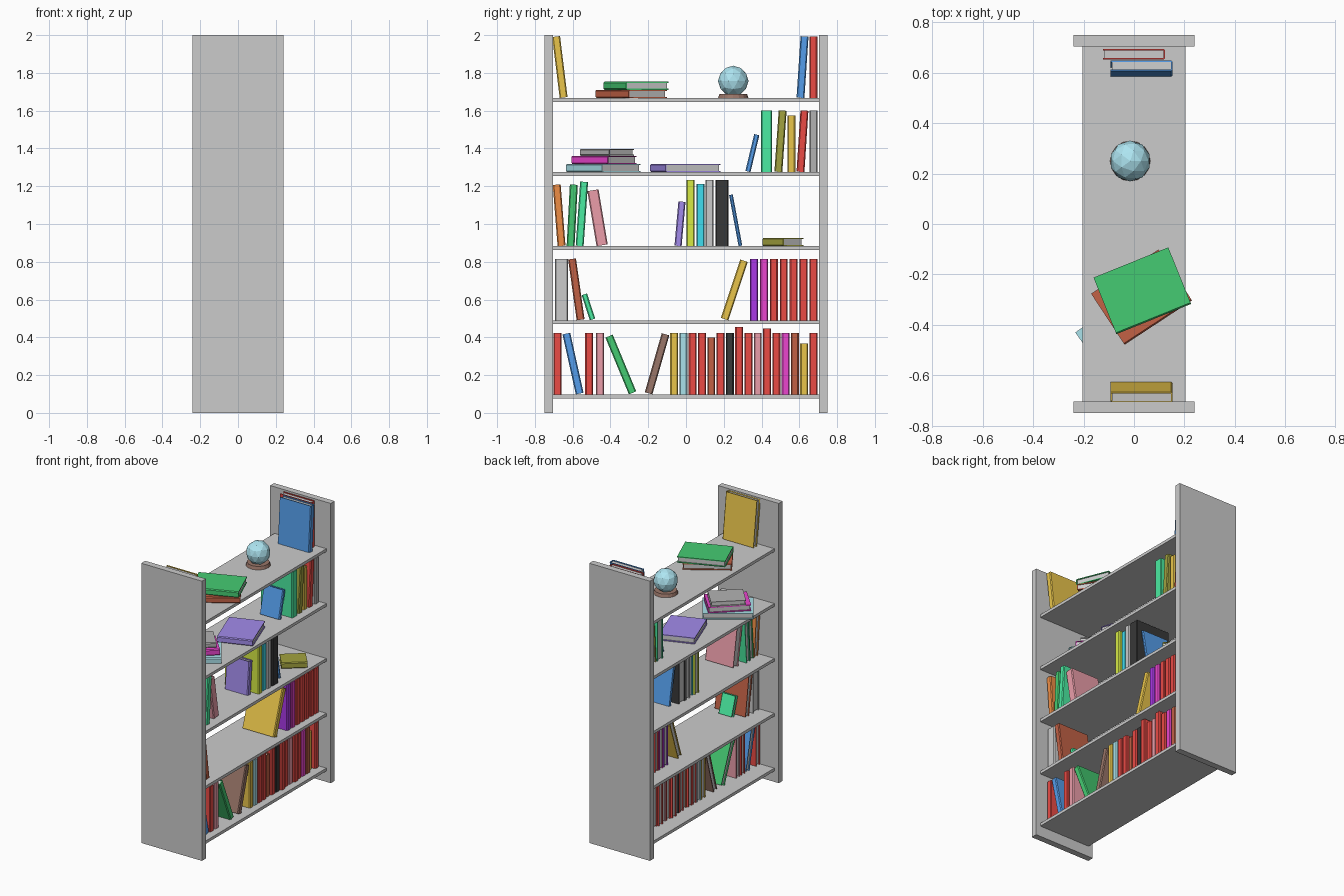
import bpy, bmesh
from math import radians, sin
from mathutils import Matrix

if "Cube" in bpy.data.objects:
    bpy.data.objects.remove(bpy.data.objects["Cube"])

COLORS = {
    'red': (.83, .07, .06), 'blue': (.09, .34, .83), 'gold': (.82, .56, .07),
    'green': (.06, .60, .17), 'bright_green': (.07, .84, .36), 'maroon': (.54, .12, .06),
    'olive': (.36, .36, .05), 'orange': (.86, .27, .06), 'pink': (.83, .34, .40),
    'purple': (.36, .26, .83), 'violet': (.40, .04, .80), 'magenta': (.83, .06, .62),
    'lime': (.68, .83, .06), 'cyan': (.05, .73, .87), 'teal': (.40, .76, .83),
    'black': (.04, .04, .04), 'brown': (.32, .18, .14), 'grey': (.45, .45, .45),
    'silver': (.75, .75, .75), 'paper': (.8, .8, .8), 'globe_blue': (.42, .78, .88),
}
MATS = {}


def mat(name):
    if name not in MATS:
        MATS[name] = bpy.data.materials.new(name)
        MATS[name].diffuse_color = (*COLORS[name], 1)
    return MATS[name]


def finish(name, bm, *colors):
    bmesh.ops.recalc_face_normals(bm, faces=bm.faces)
    me = bpy.data.meshes.new(name)
    bm.to_mesh(me)
    bm.free()
    ob = bpy.data.objects.new(name, me)
    bpy.context.collection.objects.link(ob)
    for c in colors:
        me.materials.append(mat(c))
    return ob


def add_box(bm, lo, hi, index=0):
    size = [b - a for a, b in zip(lo, hi)]
    mid = [(a + b) / 2 for a, b in zip(lo, hi)]
    vs = bmesh.ops.create_cube(bm, size=1, matrix=Matrix.Translation(mid) @ Matrix.Diagonal((*size, 1)))['verts']
    for f in {f for v in vs for f in v.link_faces}:
        f.material_index = index


def box(name, lo, hi):
    bm = bmesh.new()
    add_box(bm, lo, hi)
    return finish(name, bm)


def book(color, h, d, t):
    """Upright book: spine to +x, thickness along y, standing on z = 0."""
    bm = bmesh.new()
    c, k, x, y = .006, .006, d / 2, t / 2
    # U-shaped cover with chamfered spine
    half = [(-x, y - c), (-x, y), (x - k, y), (x, y - k)]
    outer = half + [(px, -py) for px, py in reversed(half)]
    prof = outer + [(x - c, c - y), (x - c, y - c)]
    face = bm.faces.new([bm.verts.new((px, py, 0)) for px, py in
                         outer[:4] + outer[4:] + prof[8:]])
    ext = bmesh.ops.extrude_face_region(bm, geom=[face], use_keep_orig=True)['geom']
    bmesh.ops.translate(bm, vec=(0, 0, h), verts=[v for v in ext if isinstance(v, bmesh.types.BMVert)])
    # page block
    add_box(bm, (-x + .007, c - y, .006), (x - c, y - c, h - .006), 1)
    return finish(color + '_book', bm, color, 'paper')


def stand(z, color, y, lean=0, h=.325, t=.042, x=.03):
    ob = book(color, h, .76 * h, t)
    a = radians(lean)
    ob.matrix_world = Matrix.Translation((x, y, z + t / 2 * abs(sin(a)))) @ Matrix.Rotation(-a, 4, 'X')


def lay(z, color, x, y, angle, h=.32, d=.242, t=.043):
    ob = book(color, h, d, t)
    ob.matrix_world = (Matrix.Translation((x, y, z + t / 2)) @ Matrix.Rotation(radians(angle), 4, 'Z')
                       @ Matrix.Rotation(radians(90), 4, 'X') @ Matrix.Translation((0, 0, -h / 2)))


# bookcase frame
box('left_panel', (-.24, -.75, 0), (.24, -.705, 2))
box('right_panel', (-.24, .705, 0), (.24, .75, 2))
Z = [.098 + .3923 * i for i in range(5)]
for z in Z:
    box('shelf', (-.205, -.706, z - .021), (.205, .706, z))

# bottom shelf
for b in [('red', -.68), ('blue', -.563, -12.5), ('red', -.513), ('pink', -.455),
          ('green', -.283, -22.5), ('brown', -.198, 16)]:
    stand(Z[0], *b)
row = 'gold teal red red maroon red black red red pink red red magenta maroon gold red'.split()
heights = {4: .30, 7: .356, 10: .35, 14: .27}
for i, c in enumerate(row):
    stand(Z[0], c, -.063 + .0492 * i, h=heights.get(i, .325))

# second shelf
for b in [('silver', -.659, 0, .325, .068), ('maroon', -.558, -8),
          ('bright_green', -.495, -18, .14, .03), ('gold', .204, 18.5)]:
    stand(Z[1], *b)
for i, c in enumerate(['violet', 'magenta'] + ['red'] * 5):
    stand(Z[1], c, .36 + .0525 * i)

# third shelf
for b in [('orange', -.659, -4.5), ('green', -.611, 3), ('bright_green', -.563, 4, .34),
          ('pink', -.444, -9.5, .295, .06), ('purple', -.042, 5, .235, .038),
          ('lime', .024, 0, .35), ('cyan', .077, 0, .33), ('silver', .124, 0, .35),
          ('black', .19, 0, .35, .07), ('blue', .288, -10.5, .275, .02)]:
    stand(Z[2], *b)
lay(Z[2], 'olive', .08, .513, -50, .17, .14)

# fourth shelf
for b in [('blue', .328, 13.5, .2, .028), ('bright_green', .426, 0, .325, .06),
          ('olive', .489, 4), ('gold', .558, 0, .3), ('red', .606, 3.7), ('grey', .675)]:
    stand(Z[3], *b)
lay(Z[3], 'teal', -.026, -.438, -55, .33, .25)
lay(Z[3] + .043, 'magenta', -.025, -.434, -47, .28, .21)
lay(Z[3] + .086, 'grey', -.03, -.418, -48, .23, .18, .036)
lay(Z[3], 'purple', .026, -.003, -70, .24, .31)

# top shelf
stand(Z[4], 'gold', -.648, -7)
stand(Z[4], 'blue', .606, 3.8)
stand(Z[4], 'red', .674, x=0)
lay(Z[4], 'maroon', .03, -.29, -56.7)
lay(Z[4] + .043, 'green', .033, -.265, -68)

# globe and its base
bm = bmesh.new()
bmesh.ops.create_icosphere(bm, subdivisions=2, radius=.081, matrix=Matrix.Translation((-.015, .25, 1.757)))
finish('globe', bm, 'globe_blue')
bm = bmesh.new()
bmesh.ops.create_cone(bm, cap_ends=True, segments=16, radius1=.08, radius2=.073, depth=.022,
                      matrix=Matrix.Translation((-.015, .25, Z[4] + .011)))
finish('globe_base', bm, 'brown')

for m in bpy.data.materials:
    if m.users and not m.is_grease_pencil:
        m.use_nodes = True
        m.node_tree.nodes["Principled BSDF"].inputs["Base Color"].default_value = m.diffuse_color
